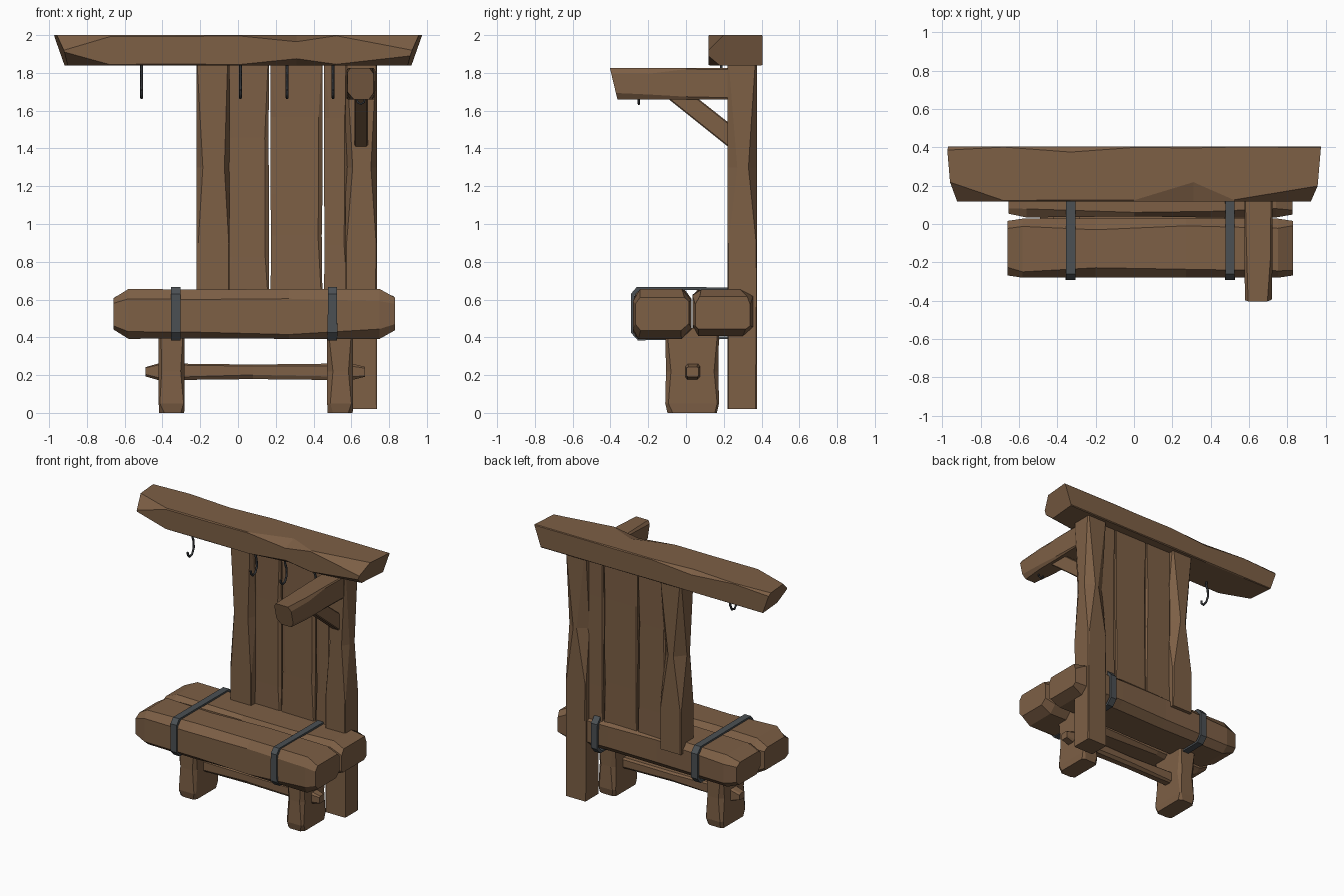
import bpy, bmesh, random
from mathutils import Vector

if "Cube" in bpy.data.objects:
    bpy.data.objects.remove(bpy.data.objects["Cube"])

random.seed(4)


def material(name, col):
    m = bpy.data.materials.new(name)
    m.diffuse_color = (*col, 1)
    m.use_nodes = True
    m.node_tree.nodes["Principled BSDF"].inputs["Base Color"].default_value = m.diffuse_color
    return m


WOOD = material("brown wood", (0.205, 0.115, 0.060))
IRON = material("strap iron", (0.070, 0.080, 0.088))
DARK = material("dark hook iron", (0.034, 0.037, 0.042))


def finish(name, bm, mat):
    bmesh.ops.recalc_face_normals(bm, faces=bm.faces)
    me = bpy.data.meshes.new(name)
    bm.to_mesh(me)
    bm.free()
    me.materials.append(mat)
    ob = bpy.data.objects.new(name, me)
    bpy.context.collection.objects.link(ob)
    return ob


def hewn(name, axis, a, b, rings, shape=None):
    """Rough timber: chamfered rectangles (a, b ranges) lofted along an axis.
    Ring = (position, inset a, inset b, chamfer, {corner: (chamfer a, chamfer b)})."""
    bm = bmesh.new()
    loops = []
    for t, ia, ib, ch, *chips in rings:
        a0, a1, b0, b1 = a[0] + ia, a[1] - ia, b[0] + ib, b[1] - ib
        corners = [(a0, b0, 1, 1), (a1, b0, -1, 1), (a1, b1, -1, -1), (a0, b1, 1, -1)]
        loop = []
        for i, (u, v, su, sv) in enumerate(corners):
            ca, cb = (ch * random.uniform(0.5, 1.5) for _ in range(2))
            if chips and i in chips[0]:
                ca, cb = chips[0][i]
            pair = [(u, v + sv * cb), (u + su * ca, v)]
            loop += pair if i % 2 == 0 else pair[::-1]
        pts = []
        for u, v in loop:
            p = {"x": (t, u, v), "y": (u, t, v), "z": (u, v, t)}[axis]
            pts.append(bm.verts.new(shape(*p) if shape else p))
        loops.append(pts)
    for r, s in zip(loops, loops[1:]):
        for i in range(8):
            j = (i + 1) % 8
            bm.faces.new((r[i], r[j], s[j], s[i]))
    bm.faces.new(loops[0])
    bm.faces.new(loops[-1])
    return finish(name, bm, WOOD)


def prism(name, pts, x0, x1, mat, bevel=0):
    """Polygon in the y-z plane extruded along x."""
    bm = bmesh.new()
    f = bm.faces.new([bm.verts.new((x0, y, z)) for y, z in pts])
    ext = bmesh.ops.extrude_face_region(bm, geom=[f])["geom"]
    for v in ext:
        if isinstance(v, bmesh.types.BMVert):
            v.co.x = x1
    if bevel:
        bmesh.ops.bevel(bm, geom=bm.edges[:], offset=bevel, segments=1, affect="EDGES")
    return finish(name, bm, mat)


def wire(name, pts, radius):
    """Thin bent rod along points."""
    cu = bpy.data.curves.new(name, "CURVE")
    cu.dimensions = "3D"
    cu.bevel_depth, cu.bevel_resolution, cu.use_fill_caps = radius, 1, True
    sp = cu.splines.new("POLY")
    sp.points.add(len(pts) - 1)
    for p, co in zip(sp.points, pts):
        p.co = (*co, 1)
    cu.materials.append(DARK)
    ob = bpy.data.objects.new(name, cu)
    bpy.context.collection.objects.link(ob)


# Roof beam with slanted ends and chipped edges
def slant(x, y, z):
    if abs(x) > 0.9:
        x *= 1 - 0.058 * (2 - z) / 0.16 - 0.025 * (0.405 - y) / 0.285
    return x, y, z


hewn("roof_beam", "x", (0.118, 0.405), (1.84, 2.0), [
    (-0.975, 0, 0, 0.006, {0: (0.09, 0.07), 3: (0.10, 0.08), 2: (0.02, 0.02)}),
    (-0.68, 0, 0, 0.006),
    (-0.33, 0, 0, 0.006, {2: (0.03, 0.03)}),
    (0.0, 0, 0, 0.006),
    (0.31, 0, 0, 0.006, {0: (0.05, 0.035), 3: (0.10, 0.035)}),
    (0.52, 0, 0, 0.006),
    (0.975, 0, 0, 0.006, {0: (0.06, 0.05), 3: (0.08, 0.08)})], slant)

# Back posts, the left one resting on the bench, edges shaved at mid height
for name, x0, x1, base in (("left_post", -0.22, -0.045, 0.58), ("right_post", 0.57, 0.735, 0.02)):
    low = [(base, 0, 0, 0.006)] + ([(0.62, 0, 0, 0.006)] if base < 0.1 else [])
    hewn(name, "z", (x0, x1), (0.22, 0.376), low + [
        (0.9, 0, 0, 0.007), (1.3, 0, 0, 0.05), (1.85, 0, 0, 0.007)])

# Back boards with uneven edges
for i, (x0, x1) in enumerate(((-0.06, 0.165), (0.172, 0.447), (0.455, 0.585))):
    rings = [(0.6, 0, 0, 0.004)]
    for z in (0.9, 1.2, 1.5):
        rings.append((z + random.uniform(-0.08, 0.08), random.uniform(0, 0.004), 0.002, 0.008,
                      {0: (0.03, 0.012), 1: (0.02, 0.015)}))
    hewn(f"back_board_{i + 1}", "z", (x0, x1), (0.265, 0.335), rings + [(1.86, 0, 0, 0.004)])

# Bench made of two split logs
hewn("front_seat_log", "x", (-0.28, 0.028), (0.392, 0.656), [
    (-0.66, 0.012, 0.05, 0.03), (-0.58, 0, 0, 0.045), (-0.2, 0, 0.003, 0.04),
    (0.27, 0, 0, 0.035), (0.75, 0, 0, 0.045), (0.83, 0.012, 0.045, 0.03)])
hewn("back_seat_log", "x", (0.034, 0.355), (0.408, 0.652), [
    (-0.655, 0.02, 0.04, 0.03), (-0.56, 0, 0, 0.04), (0.0, 0.006, 0, 0.035),
    (0.4, 0, 0.004, 0.04), (0.74, 0, 0, 0.045), (0.825, 0.015, 0.035, 0.03)])

# Iron straps wrapped around both logs
outer = [(-0.292, 0.425), (-0.255, 0.384), (0.335, 0.392), (0.374, 0.435),
         (0.374, 0.62), (0.335, 0.664), (-0.26, 0.667), (-0.292, 0.63)]
for i, x in enumerate((-0.33, 0.5)):
    bm = bmesh.new()
    mid = Vector((0.041, 0.526))
    loops = []
    for y, z in outer:
        w = 0.025 + random.uniform(-0.002, 0.002)
        iy, iz = mid.x + (y - mid.x) * 0.945, mid.y + (z - mid.y) * 0.9
        loops.append([bm.verts.new(p) for p in
                      ((x - w, y, z), (x + w, y, z), (x + w, iy, iz), (x - w, iy, iz))])
    for r, s in zip(loops, loops[1:] + loops[:1]):
        for k in range(4):
            bm.faces.new((r[k], r[(k + 1) % 4], s[(k + 1) % 4], s[k]))
    finish(f"strap_{i + 1}", bm, IRON)

# Bench legs and the stretcher through them
for name, x0 in (("left_leg", -0.42), ("right_leg", 0.472)):
    hewn(name, "z", (x0, x0 + 0.138), (-0.11, 0.175), [
        (0, 0.003, 0.012, 0.02), (0.05, 0, 0, 0.012), (0.22, 0, 0.004, 0.022), (0.45, 0, 0, 0.008)])
hewn("stretcher", "x", (-0.005, 0.075), (0.173, 0.262), [
    (-0.49, 0.01, 0.02, 0.008), (-0.42, 0, 0, 0.012), (0.08, 0.004, 0.006, 0.016),
    (0.6, 0, 0, 0.012), (0.672, 0.008, 0.018, 0.008)])

# Side arm with slanted nose, and its diagonal brace
hewn("side_arm", "y", (0.575, 0.722), (1.66, 1.826), [
    (-0.403, 0.004, 0, 0.03), (-0.19, 0, 0, 0.02), (0.0, 0, 0, 0.01), (0.25, 0, 0, 0.006)],
    lambda x, y, z: (x, y + (0.04 * (1.826 - z) / 0.166 if y < -0.3 else 0), z))
prism("arm_brace", [(-0.11, 1.675), (0.05, 1.675), (0.24, 1.525), (0.24, 1.395)],
      0.617, 0.687, WOOD, 0.006)

# Hanging hooks under the beam and a small staple under the arm
curl = [(0.19, 1.86), (0.185, 1.815), (0.202, 1.77), (0.205, 1.715),
        (0.185, 1.676), (0.155, 1.668), (0.135, 1.69), (0.132, 1.71)]
for i, x in enumerate((-0.51, 0.013, 0.26, 0.503)):
    wire(f"hook_{i + 1}", [(x, y, z) for y, z in curl], 0.008)
wire("arm_staple", [(0.628, -0.25, 1.67), (0.633, -0.25, 1.645), (0.65, -0.25, 1.635),
                    (0.667, -0.25, 1.645), (0.672, -0.25, 1.67)], 0.006)
